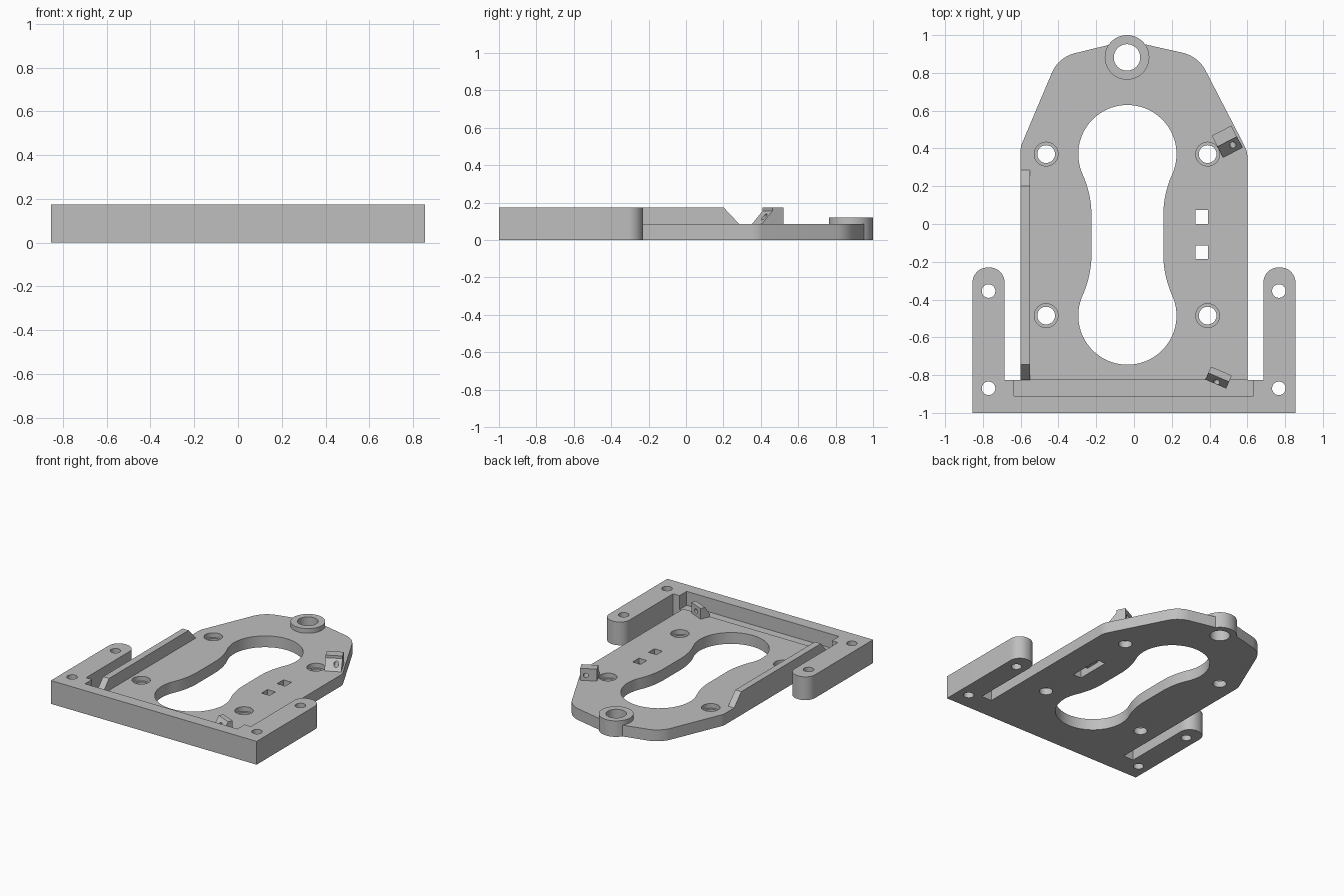
import bpy, bmesh
from math import sin, cos, pi, radians, asin, sqrt
from mathutils import Vector, Matrix

cube = bpy.data.objects.get("Cube")
if cube:
    bpy.data.objects.remove(cube, do_unlink=True)

grey = bpy.data.materials.new("matte grey")
grey.use_nodes = True
colour = (0.52, 0.52, 0.52, 1)
grey.diffuse_color = colour
grey.node_tree.nodes["Principled BSDF"].inputs["Base Color"].default_value = colour

TOP, PLATE = 0.175, 0.085
X, Y, Z = Vector((1, 0, 0)), Vector((0, 1, 0)), Vector((0, 0, 1))


def prism(name, pts, depth, origin=(0, 0, 0), axes=(X, Y, Z)):
    """Extrude a 2D profile (first two axes) along the third axis."""
    bm = bmesh.new()
    face = bm.faces.new([bm.verts.new((u, v, 0)) for u, v in pts])
    moved = bmesh.ops.extrude_face_region(bm, geom=[face])["geom"]
    bmesh.ops.translate(bm, vec=(0, 0, depth),
                        verts=[g for g in moved if isinstance(g, bmesh.types.BMVert)])
    frame = Matrix(axes).transposed().to_4x4()
    bm.transform(Matrix.Translation(origin) @ frame)
    bmesh.ops.recalc_face_normals(bm, faces=bm.faces)
    mesh = bpy.data.meshes.new(name)
    bm.to_mesh(mesh)
    bm.free()
    mesh.materials.append(grey)
    ob = bpy.data.objects.new(name, mesh)
    bpy.context.collection.objects.link(ob)
    return ob


def circle(r, cx=0, cy=0, n=48):
    return [(cx + r * cos(2 * pi * i / n), cy + r * sin(2 * pi * i / n)) for i in range(n)]


def rect(x0, y0, x1, y1):
    return [(x0, y0), (x1, y0), (x1, y1), (x0, y1)]


def fillet(corners, steps=10):
    """Round each (x, y, tangent length) corner with a circular arc."""
    out = []
    for i, (x, y, d) in enumerate(corners):
        p = Vector((x, y))
        if not d:
            out.append((x, y))
            continue
        a = (Vector(corners[i - 1][:2]) - p).normalized()
        b = (Vector(corners[(i + 1) % len(corners)][:2]) - p).normalized()
        w = sin(a.angle(b) / 2)
        for k in range(steps + 1):
            t = k / steps
            c0, c1, c2 = (1 - t) ** 2, 2 * w * t * (1 - t), t * t
            q = ((p + a * d) * c0 + p * c1 + (p + b * d) * c2) / (c0 + c1 + c2)
            out.append(tuple(q))
    return out


def combine(ob, tool, operation="DIFFERENCE"):
    """Apply a boolean and discard the tool."""
    tool.hide_render = True
    mod = ob.modifiers.new("shape", "BOOLEAN")
    mod.operation, mod.object, mod.solver = operation, tool, "EXACT"
    bpy.context.view_layer.update()
    graph = bpy.context.evaluated_depsgraph_get()
    mesh = bpy.data.meshes.new_from_object(ob.evaluated_get(graph))
    ob.modifiers.clear()
    ob.data = mesh
    bpy.data.objects.remove(tool, do_unlink=True)


def cut(ob, pts, z0=-0.05, z1=0.3):
    combine(ob, prism("cutter", pts, z1 - z0, (0, 0, z0)))


# Peanut-shaped opening: two circles blended into a narrow waist
def keyhole(cx=-0.035, cy=-0.0575, r=0.26, half=0.4275, waist=0.19, flat=0.1):
    e = half - flat
    R = (waist ** 2 + e ** 2 - r ** 2) / (2 * (r - waist))
    lean = asin(e / (R + r))
    quarter = []
    for i in range(25):
        a = pi / 2 - (pi / 2 + lean) * i / 24
        quarter.append((r * cos(a), half + r * sin(a)))
    for i in range(1, 13):
        a = pi - lean + lean * i / 12
        quarter.append((waist + R + R * cos(a), flat + R * sin(a)))
    right = quarter + [(x, -y) for x, y in reversed(quarter)]
    left = [(-x, y) for x, y in reversed(right)][1:-1]
    return [(cx + x, cy + y) for x, y in right + left]


# Base plate with tapered, rounded nose
plate = prism("base_plate", fillet([
    (-0.6, -0.825, 0), (0.6, -0.825, 0), (0.6, 0.385, 0.03), (0.34, 0.888, 0.085),
    (-0.035, 0.972, 0), (-0.4, 0.883, 0.09), (-0.6, 0.41, 0.02)]), PLATE)

# Raised ring boss on the nose
boss = (-0.037, 0.882)
combine(plate, prism("boss", circle(0.118, *boss, 64), 0.12), "UNION")
cut(plate, circle(0.07, *boss))
cut(plate, keyhole())

# Counterbored screw holes
for x in (-0.465, 0.39):
    for y in (0.37, -0.485):
        cut(plate, circle(0.047, x, y))
        cut(plate, circle(0.063, x, y), z0=0.05)

# Strap slot: two square openings joined by a channel underneath
cut(plate, rect(0.325, 0.0, 0.392, 0.075))
cut(plate, rect(0.325, -0.185, 0.392, -0.115))
cut(plate, rect(0.325, -0.185, 0.392, 0.075), z1=0.045)

# Front bar with two rounded arms, pocket and bolt holes
bar = prism("front_bar_and_arms", fillet([
    (-0.855, -1, 0), (0.855, -1, 0), (0.855, -0.23, 0.08), (0.685, -0.23, 0.08),
    (0.685, -0.825, 0), (-0.685, -0.825, 0), (-0.685, -0.23, 0.08),
    (-0.855, -0.23, 0.08)]), TOP)
cut(bar, rect(-0.635, -0.91, 0.632, -0.8), z0=0.07)
for x in (-0.77, 0.767):
    for y in (-0.355, -0.87):
        cut(bar, circle(0.036, x, y, 32))

# Side rail with sloping ends
rail = prism("side_rail", [(-0.825, PLATE), (0.285, PLATE), (0.2, TOP), (-0.745, TOP)],
             0.05, (-0.6, 0, 0), (Y, Z, X))


# Angled wire clips with a small hole along their length
def clip(name, origin, degrees, width, profile, hole):
    along = Vector((cos(radians(degrees)), sin(radians(degrees)), 0))
    across = Vector((abs(along.y), along.x * (1 if along.y < 0 else -1), 0))
    start = Vector((*origin, 0))
    ob = prism(name, profile, width, start, (along, Z, across))
    combine(ob, prism("cutter", circle(0.017, *hole, 20), 0.3,
                      start - along * 0.1, (across, Z, along)))
    return ob


rear_clip = clip("rear_clip", (0.412, 0.468), -63, 0.116,
                 [(0, 0.08), (0, TOP), (0.066, TOP), (0.066, 0.155), (0.13, PLATE),
                  (0.13, 0.08)], (0.077, 0.123))
front_clip = clip("front_clip", (0.407, -0.755), -113, 0.12,
                  [(0, 0.07), (0, 0.165), (0.036, 0.165), (0.075, 0.105), (0.075, 0.07)],
                  (0.06, 0.122))

# Smooth the round walls, keep edges crisp
for ob in (plate, bar, rail, rear_clip, front_clip):
    bpy.ops.object.select_all(action="DESELECT")
    ob.select_set(True)
    bpy.context.view_layer.objects.active = ob
    bpy.ops.object.shade_smooth_by_angle(angle=radians(25))
